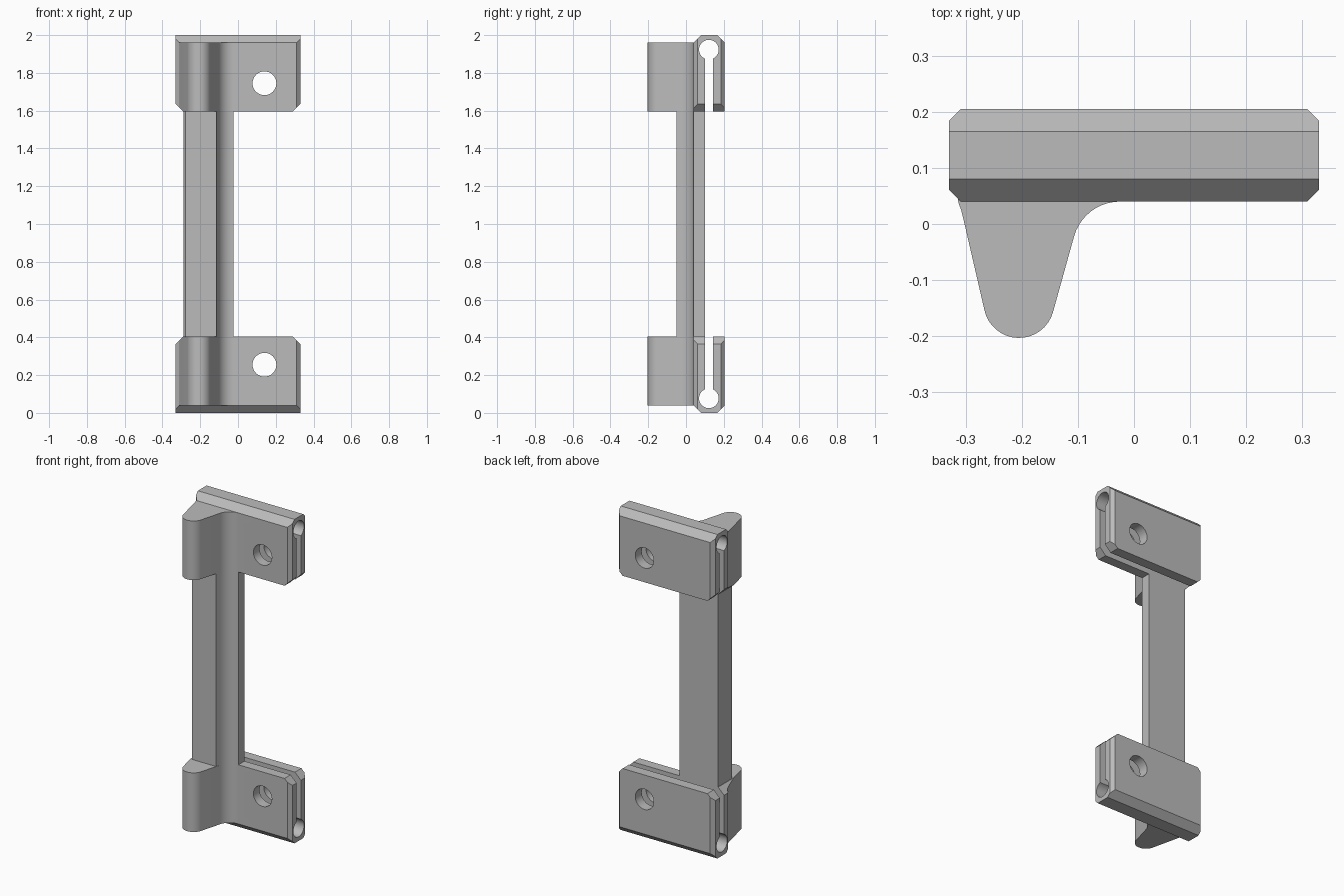
import bpy, bmesh, math
from mathutils import Matrix, Vector

cube = bpy.data.objects.get("Cube")
if cube:
    bpy.data.objects.remove(cube, do_unlink=True)

grey = bpy.data.materials.new("plain_grey")
grey.use_nodes = True
GREY = (0.5, 0.5, 0.5, 1)
grey.diffuse_color = GREY
grey.node_tree.nodes["Principled BSDF"].inputs["Base Color"].default_value = GREY


def arc(cx, cy, r, start, end, n):
    angles = [math.radians(start + (end - start) * i / n) for i in range(n + 1)]
    return [(cx + r * math.cos(a), cy + r * math.sin(a)) for a in angles]


def prism(name, outline, axis, low, high):
    """Extrude a 2D outline along an axis; the outline uses the other two axes in order."""
    place = {"x": lambda a, b, t: (t, a, b),
             "y": lambda a, b, t: (a, t, b),
             "z": lambda a, b, t: (a, b, t)}[axis]
    bm = bmesh.new()
    face = bm.faces.new([bm.verts.new(place(a, b, low)) for a, b in outline])
    ext = bmesh.ops.extrude_face_region(bm, geom=[face])
    moved = [v for v in ext["geom"] if isinstance(v, bmesh.types.BMVert)]
    bmesh.ops.translate(bm, verts=moved, vec=Vector(place(0, 0, high - low)))
    bmesh.ops.recalc_face_normals(bm, faces=bm.faces)
    mesh = bpy.data.meshes.new(name)
    bm.to_mesh(mesh)
    bm.free()
    mesh.materials.append(grey)
    obj = bpy.data.objects.new(name, mesh)
    bpy.context.collection.objects.link(obj)
    return obj


def combine(obj, tool, operation):
    """Apply an exact boolean and discard the tool."""
    mod = obj.modifiers.new("cut", "BOOLEAN")
    mod.operation, mod.object, mod.solver = operation, tool, "EXACT"
    bpy.context.view_layer.update()
    deps = bpy.context.evaluated_depsgraph_get()
    mesh = bpy.data.meshes.new_from_object(obj.evaluated_get(deps))
    obj.modifiers.clear()
    obj.data = mesh
    bpy.data.objects.remove(tool, do_unlink=True)


# Shared rounded corner between the fin and the flat front
fillet = arc(-0.025, -0.045, 0.085, 164, 90, 10)

# Clamp block with bevelled ends and top
END, BACK, FRONT, C = 0.33, 0.205, 0.04, 0.021
block = [(-END, FRONT + C), (-END + C, FRONT), (END - C, FRONT), (END, FRONT + C),
         (END, BACK - C), (END - C, BACK), (-END + C, BACK), (-END, BACK - C)]
top_clamp = prism("top_clamp", block, "z", 1.55, 2.05)
roof = [(-0.04, 1.5), (-0.04, 1.88), (0.08, 2.0), (0.165, 2.0), (0.285, 1.88), (0.285, 1.5)]
combine(top_clamp, prism("roof", roof, "x", -0.5, 0.5), "INTERSECT")

# Tapered, round-nosed fin in front
fin = ([(-0.313, 0.038), (-0.308, 0.025), (-0.302, 0.0)]
       + arc(-0.205, -0.14, 0.063, 193, 344, 16) + fillet
       + [(-0.025, 0.06), (-0.315, 0.06)])
combine(top_clamp, prism("fin", fin, "z", 1.55, 1.96), "UNION")

# Flat underside with cut corners
under = [(-0.29, 1.595), (0.29, 1.595), (0.4, 1.705), (0.4, 2.1), (-0.4, 2.1), (-0.4, 1.705)]
combine(top_clamp, prism("under", under, "y", -0.5, 0.5), "INTERSECT")

# Keyhole slot along the clamp, and bolt hole through it
keyhole = arc(0.121, 1.923, 0.052, -66, 246, 32) + [(0.1, 1.5), (0.142, 1.5)]
combine(top_clamp, prism("keyhole", keyhole, "x", -0.6, 0.6), "DIFFERENCE")
bolt = arc(0.14, 1.745, 0.063, 0, 360, 40)[:-1]
combine(top_clamp, prism("bolt", bolt, "y", -0.1, 0.4), "DIFFERENCE")

# Lower clamp mirrors the upper one
bottom_clamp = bpy.data.objects.new("bottom_clamp", top_clamp.data.copy())
bpy.context.collection.objects.link(bottom_clamp)
bottom_clamp.data.transform(Matrix.Translation((0, 0, 2)) @ Matrix.Diagonal((1, 1, -1, 1)))
bottom_clamp.data.flip_normals()

# Connecting bar
bar = ([(-0.288, -0.035), (-0.279, -0.05), (-0.115, -0.05)] + fillet
       + [(-0.025, 0.1), (-0.288, 0.1)])
connecting_bar = prism("connecting_bar", bar, "z", 0.405, 1.595)

# Smooth curves, sharp edges
bpy.ops.object.select_all(action="DESELECT")
for part in (top_clamp, bottom_clamp, connecting_bar):
    part.select_set(True)
bpy.context.view_layer.objects.active = top_clamp
bpy.ops.object.shade_smooth_by_angle(angle=math.radians(25))
